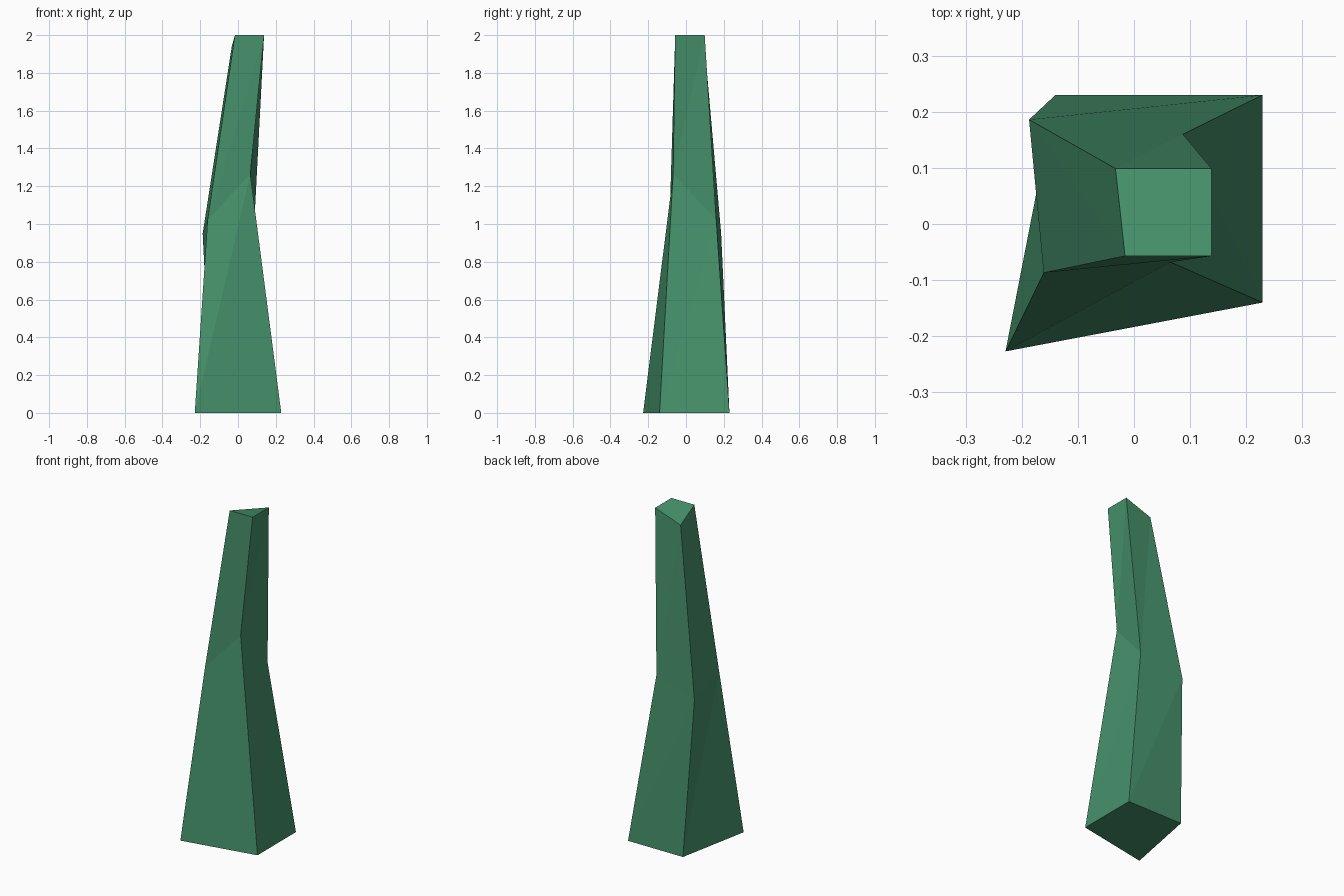
import bpy, bmesh

if "Cube" in bpy.data.objects:
    bpy.data.objects.remove(bpy.data.objects["Cube"])

# One flat green for the whole post
green = bpy.data.materials.new("green")
green.diffuse_color = (0.061, 0.283, 0.147, 1)
green.use_nodes = True
green.node_tree.nodes["Principled BSDF"].inputs["Base Color"].default_value = green.diffuse_color

# Cross-sections, corners in order: front left, front right, back right, back left
rings = [
    [(-0.229, -0.227, 0), (0.229, -0.14, 0), (0.229, 0.23, 0), (-0.14, 0.23, 0)],
    [(-0.161, -0.087, 1.02), (0.065, -0.068, 1.265), (0.087, 0.16, 1.02), (-0.187, 0.186, 0.95)],
    [(-0.016, -0.057, 2), (0.138, -0.057, 2), (0.138, 0.099, 2), (-0.033, 0.099, 1.94)],
]

bm = bmesh.new()
loops = [[bm.verts.new(p) for p in ring] for ring in rings]

# Faceted sides, each split along the same diagonal
for low, high in zip(loops, loops[1:]):
    for i in range(4):
        j = (i + 1) % 4
        bm.faces.new((low[i], low[j], high[j]))
        bm.faces.new((low[i], high[j], high[i]))

# Base and slanted tip
bm.faces.new(loops[0][::-1])
bm.faces.new(loops[-1])
bmesh.ops.recalc_face_normals(bm, faces=bm.faces[:])

mesh = bpy.data.meshes.new("bent_post")
bm.to_mesh(mesh)
bm.free()
mesh.materials.append(green)
post = bpy.data.objects.new("bent_post", mesh)
bpy.context.collection.objects.link(post)
